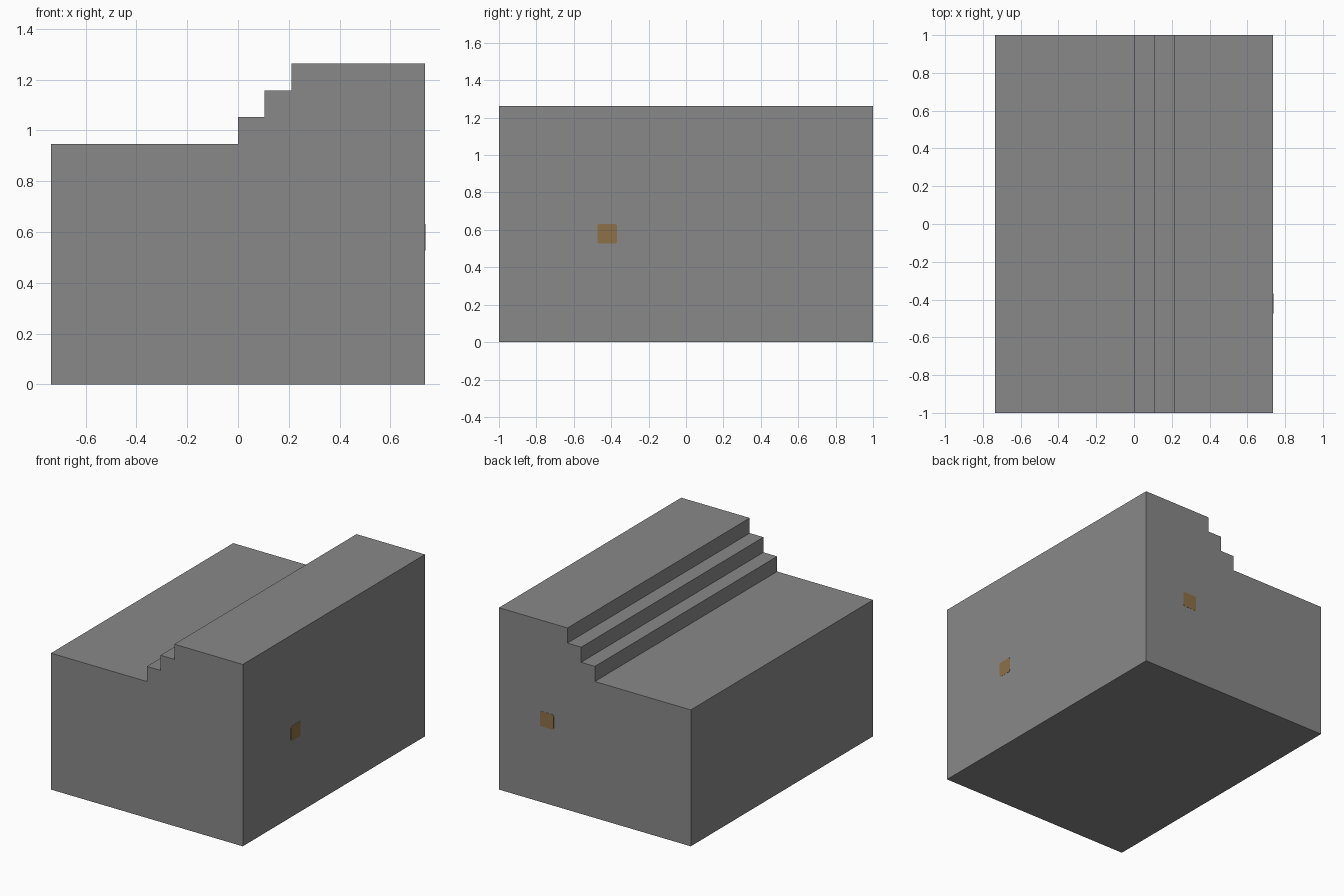
import bpy
import bmesh
from math import cos, sin, pi
from mathutils import Vector

cube = bpy.data.objects.get("Cube")
if cube:
    bpy.data.objects.remove(cube, do_unlink=True)

U = 2 / 19  # grid unit: the block is 14 x 19 x 12 units


def make_material(name, color):
    mat = bpy.data.materials.new(name)
    mat.use_nodes = True
    mat.diffuse_color = (*color, 1)
    bsdf = next(n for n in mat.node_tree.nodes if n.type == "BSDF_PRINCIPLED")
    bsdf.inputs["Base Color"].default_value = (*color, 1)
    return mat


def extrude_outline(name, points, direction, mat):
    """Solid made by extruding a flat outline along a direction."""
    bm = bmesh.new()
    face = bm.faces.new([bm.verts.new(p) for p in points])
    result = bmesh.ops.extrude_face_region(bm, geom=[face], use_keep_orig=True)
    moved = [g for g in result["geom"] if isinstance(g, bmesh.types.BMVert)]
    bmesh.ops.translate(bm, vec=direction, verts=moved)
    bmesh.ops.recalc_face_normals(bm, faces=bm.faces[:])
    mesh = bpy.data.meshes.new(name)
    bm.to_mesh(mesh)
    bm.free()
    mesh.materials.append(mat)
    obj = bpy.data.objects.new(name, mesh)
    bpy.context.collection.objects.link(obj)
    return obj


def rounded_plate(name, center, across, normal, mat, half=U / 2, radius=0.012):
    """Thin square plate with softened corners, lying on a wall."""
    center, across, normal = Vector(center), Vector(across), Vector(normal)
    up = Vector((0, 0, 1))
    thickness = 0.002
    points = []
    for corner in range(4):
        mid = pi / 4 + corner * pi / 2
        cx = (half - radius) * (1 if cos(mid) > 0 else -1)
        cz = (half - radius) * (1 if sin(mid) > 0 else -1)
        for step in range(4):
            a = corner * pi / 2 + step * pi / 6
            points.append(center + across * (cx + radius * cos(a))
                          + up * (cz + radius * sin(a)) - normal * thickness / 2)
    return extrude_outline(name, points, normal * thickness, mat)


grey = make_material("stone grey", (0.25, 0.25, 0.25))
brown = make_material("ochre brown", (0.265, 0.165, 0.065))

# Stepped block: one profile run from front to back
profile = [(-7, 0), (7, 0), (7, 12), (2, 12), (2, 11), (1, 11), (1, 10),
           (0, 10), (0, 9), (-7, 9)]
extrude_outline("stepped_block", [(x * U, -1, z * U) for x, z in profile],
                Vector((0, 2, 0)), grey)

# Small square markers on the tall side wall and the back wall
rounded_plate("side_marker", (7 * U, -4 * U, 5.5 * U), (0, 1, 0), (1, 0, 0), brown)
rounded_plate("back_marker", (3.5 * U, 1, 5.5 * U), (1, 0, 0), (0, 1, 0), brown)
